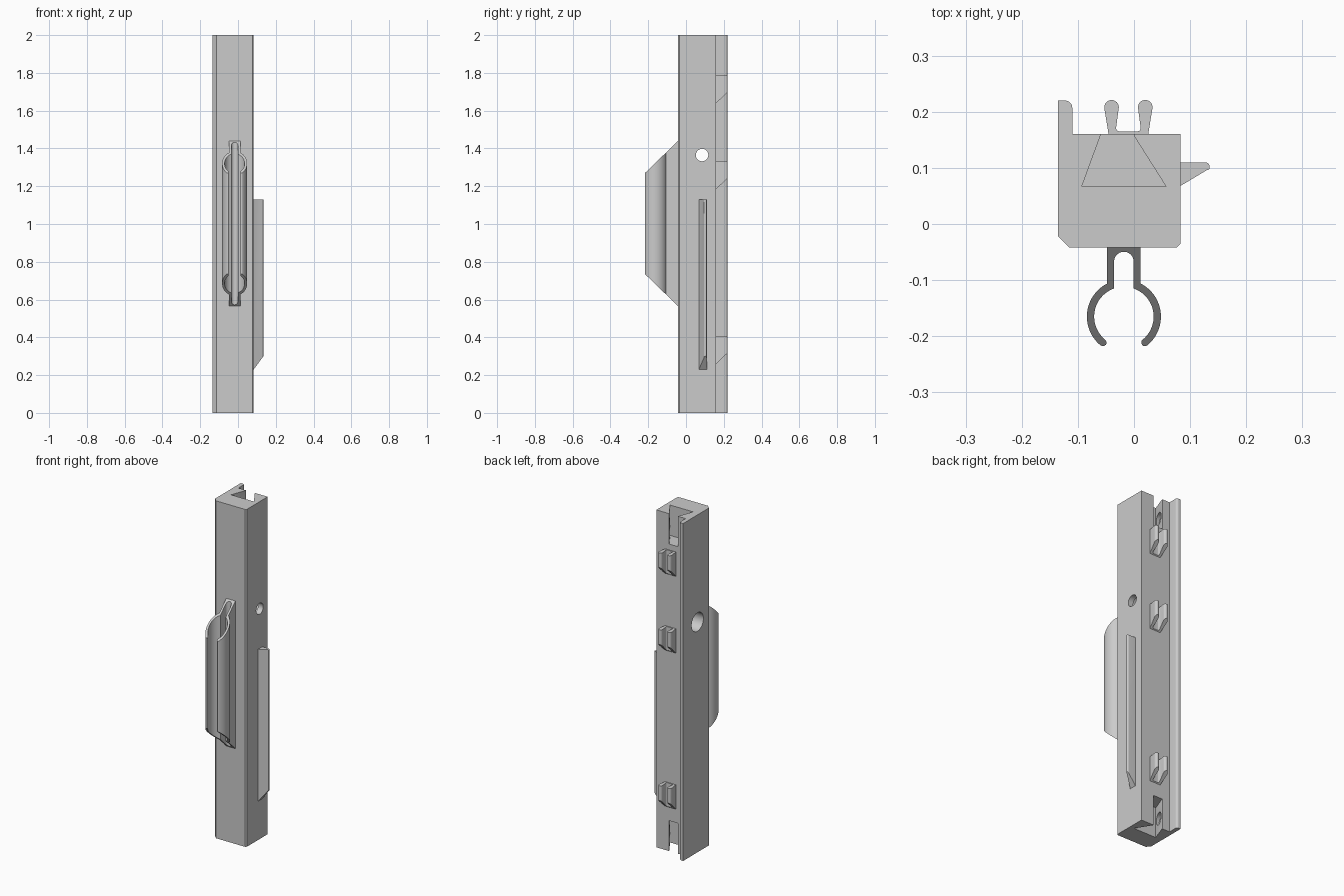
import bpy, bmesh
from math import cos, sin, radians, pi
from mathutils import Matrix

cube = bpy.data.objects.get("Cube")
if cube:
    bpy.data.objects.remove(cube, do_unlink=True)

grey = bpy.data.materials.new("light grey plastic")
grey.use_nodes = True
grey.diffuse_color = (0.6, 0.6, 0.6, 1)
grey.node_tree.nodes["Principled BSDF"].inputs["Base Color"].default_value = (0.6, 0.6, 0.6, 1)


def arc(cx, cy, r, start, end, n=8):
    """Points along an arc, angles in degrees."""
    angles = [radians(start + (end - start) * i / n) for i in range(n + 1)]
    return [(cx + r * cos(a), cy + r * sin(a)) for a in angles]


def add_object(name, bm):
    bmesh.ops.recalc_face_normals(bm, faces=bm.faces)
    mesh = bpy.data.meshes.new(name)
    bm.to_mesh(mesh)
    bm.free()
    mesh.materials.append(grey)
    obj = bpy.data.objects.new(name, mesh)
    bpy.context.collection.objects.link(obj)
    return obj


def prism(name, profile, low, high):
    """Upright prism whose end heights are functions of (x, y)."""
    bm = bmesh.new()
    bottom = [bm.verts.new((x, y, low(x, y))) for x, y in profile]
    top = [bm.verts.new((x, y, high(x, y))) for x, y in profile]
    bm.faces.new(bottom)
    bm.faces.new(top)
    n = len(profile)
    for i in range(n):
        j = (i + 1) % n
        bm.faces.new((bottom[i], bottom[j], top[j], top[i]))
    return add_object(name, bm)


def flat(z):
    return lambda x, y: z


def cross_cylinder(name, x0, x1, y, z, r):
    """Cylinder lying along x."""
    bm = bmesh.new()
    place = Matrix.Translation(((x0 + x1) / 2, y, z)) @ Matrix.Rotation(pi / 2, 4, 'Y')
    bmesh.ops.create_cone(bm, cap_ends=True, segments=40, radius1=r, radius2=r,
                          depth=x1 - x0, matrix=place)
    return add_object(name, bm)


def cut(target, cutter):
    cutter.hide_render = True
    mod = target.modifiers.new("cut", 'BOOLEAN')
    mod.operation = 'DIFFERENCE'
    mod.solver = 'EXACT'
    mod.object = cutter
    bpy.context.view_layer.objects.active = target
    bpy.ops.object.modifier_apply(modifier=mod.name)
    bpy.data.objects.remove(cutter, do_unlink=True)


# Main bar with chamfered front corners and a rounded rear flange
bar = prism("main_bar", [
    (-0.115, -0.042), (0.076, -0.042), (0.083, -0.035), (0.083, 0.16), (-0.11, 0.16),
    *arc(-0.123, 0.207, 0.013, 0, 90), (-0.135, 0.22), (-0.135, -0.022)], flat(0), flat(2))

# Dovetail pockets with side recesses at both ends
dovetail = [(-0.093, 0.067), (0.057, 0.067), (0, 0.157), (0, 0.18), (-0.06, 0.18), (-0.06, 0.157)]
for z0, z1, mid in ((-0.1, 0.18, 0.09), (1.82, 2.1, 1.91)):
    cut(bar, prism("pocket_cutter", dovetail, flat(z0), flat(z1)))
    cut(bar, cross_cylinder("recess_cutter", -0.11, 0.066, 0.11, mid, 0.035))

# Stepped cross hole
cut(bar, cross_cylinder("hole_cutter", -0.2, 0.2, 0.085, 1.365, 0.033))
cut(bar, cross_cylinder("counterbore_cutter", -0.2, 0.05, 0.085, 1.365, 0.055))
parts = [bar]

# Side rib with a slanted lower end
parts.append(prism(
    "side_rib",
    [(0.08, 0.0665), (0.083, 0.068), (0.13, 0.096), *arc(0.127, 0.102, 0.008, -45, 90), (0.08, 0.11)],
    lambda x, y: 0.23 + 1.35 * (x - 0.083), flat(1.13)))

# Front tube holder: slotted stem and open ring with slanted ends
cx, ring_y = -0.018, -0.165
half = (arc(0, -0.067, 0.0175, 90, 0)
        + arc(0, ring_y, 0.053, 70.7, -51, 28)
        + arc(0.0595 * cos(radians(51)), ring_y - 0.0595 * sin(radians(51)), 0.0065, 129, 309)[1:-1]
        + arc(0, ring_y, 0.066, -51, 63, 28)
        + [(0.03, -0.04)])
outline = half + [(-x, y) for x, y in reversed(half[1:])]
parts.append(prism(
    "tube_holder", [(x + cx, y) for x, y in outline],
    lambda x, y: 0.565 - 0.97 * (y + 0.042),
    lambda x, y: 1.44 + 0.97 * (y + 0.042)))

# Rear two-pronged clips with slanted undersides
prong = [(0, 0.165), *arc(0.016, 0.171, 0.006, -90, 0, 4),
         *arc(0.03, 0.208, 0.013, 180, -10, 14), (0.035, 0.158)]
clip = prong + [(-x, y) for x, y in reversed(prong[1:])]
clip = [(x - 0.01, y) for x, y in clip]
for name, z in (("lower", 0.26), ("middle", 1.185), ("upper", 1.64)):
    parts.append(prism(
        name + "_rear_clip", clip,
        lambda x, y, z=z: z + 0.95 * (y - 0.16), flat(z + 0.145)))

# Smooth shading on the curved surfaces
bpy.ops.object.select_all(action='DESELECT')
for part in parts:
    part.select_set(True)
bpy.context.view_layer.objects.active = bar
bpy.ops.object.shade_smooth_by_angle(angle=radians(30))
